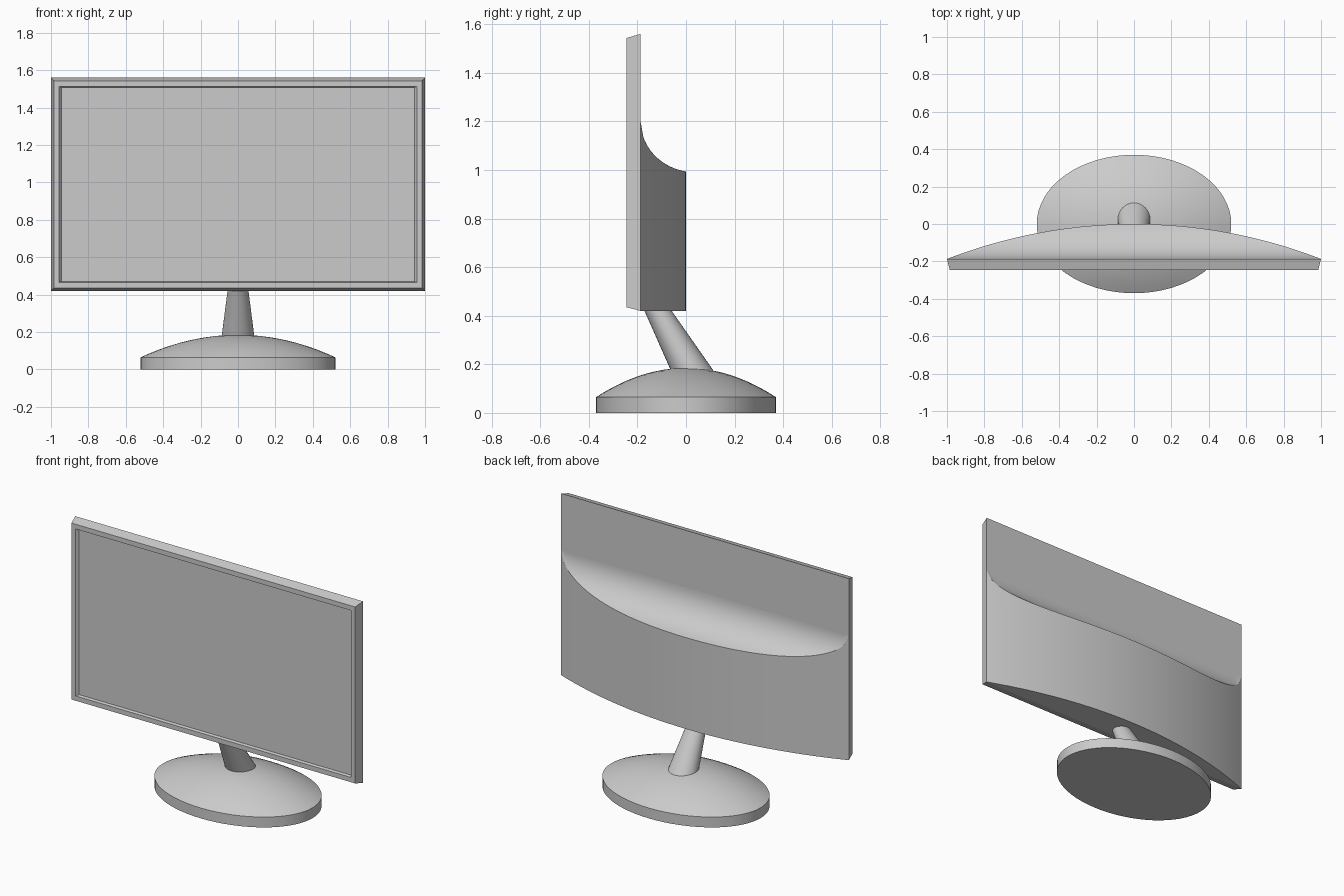
import bpy, bmesh, math

if "Cube" in bpy.data.objects:
    bpy.data.objects.remove(bpy.data.objects["Cube"])


def build(name, rings, closed=True, caps=True, angle=30):
    """Loft a list of equal-length point rings into a solid."""
    bm = bmesh.new()
    vr = [[bm.verts.new(p) for p in r] for r in rings]
    n = len(vr[0])
    for a, b in zip(vr, vr[1:]):
        for i in range(n):
            j = (i + 1) % n
            bm.faces.new((a[i], a[j], b[j], b[i]))
    if caps:
        bm.faces.new(vr[0])
        bm.faces.new(vr[-1])
    bmesh.ops.remove_doubles(bm, verts=bm.verts, dist=1e-5)
    bmesh.ops.recalc_face_normals(bm, faces=bm.faces)
    me = bpy.data.meshes.new(name)
    bm.to_mesh(me)
    bm.free()
    ob = bpy.data.objects.new(name, me)
    bpy.context.collection.objects.link(ob)
    bpy.ops.object.select_all(action='DESELECT')
    ob.select_set(True)
    bpy.context.view_layer.objects.active = ob
    bpy.ops.object.shade_smooth_by_angle(angle=math.radians(angle))
    return ob


def ellipse(rx, ry, z, cy=0.0, n=64):
    return [(rx * math.cos(2 * math.pi * i / n),
             cy + ry * math.sin(2 * math.pi * i / n), z) for i in range(n)]


def rect(hx, z0, z1, y):
    return [(-hx, y, z0), (hx, y, z0), (hx, y, z1), (-hx, y, z1)]


# Oval foot: short wall and a shallow dome
RX, RY = 0.52, 0.37
foot = [ellipse(RX, RY, 0.0), ellipse(RX, RY, 0.065)]
for k in range(1, 13):
    r = max(1 - k / 12, 0.01)
    foot.append(ellipse(RX * r, RY * r, 0.065 + 0.12 * (1 - r * r)))
build("foot", foot)

# Leaning, tapered neck
build("neck", [ellipse(0.092, 0.092, 0.14, 0.045, 32),
               ellipse(0.056, 0.056, 0.42, -0.115, 32),
               ellipse(0.052, 0.052, 0.46, -0.138, 32)])

# Screen panel: tapered frame with a recessed screen
BACK = -0.187
build("screen_panel", [rect(1.0, 0.42, 1.56, BACK),
                       rect(0.985, 0.435, 1.543, -0.245),
                       rect(0.957, 0.465, 1.513, -0.245),
                       rect(0.944, 0.470, 1.508, -0.228)], angle=10)

# Back housing: bowed in plan, with a concave cove along its top
R = (1 + BACK * BACK) / (2 * -BACK)
CY, CZ, A, B = 0.04, 1.2, 0.04 - BACK, 0.21
columns = []
for i in range(65):
    x = -1 + 2 * i / 64
    f = max(math.sqrt(R * R - x * x) - R, BACK)
    t0 = math.asin(min((CY - f) / A, 1.0))
    col = [(x, BACK, 0.42), (x, f, 0.42)]
    for k in range(15):
        t = t0 + (math.pi / 2 - t0) * k / 14
        col.append((x, CY - A * math.sin(t), CZ - B * math.cos(t)))
    columns.append(col)
build("back_housing", columns, caps=False)
